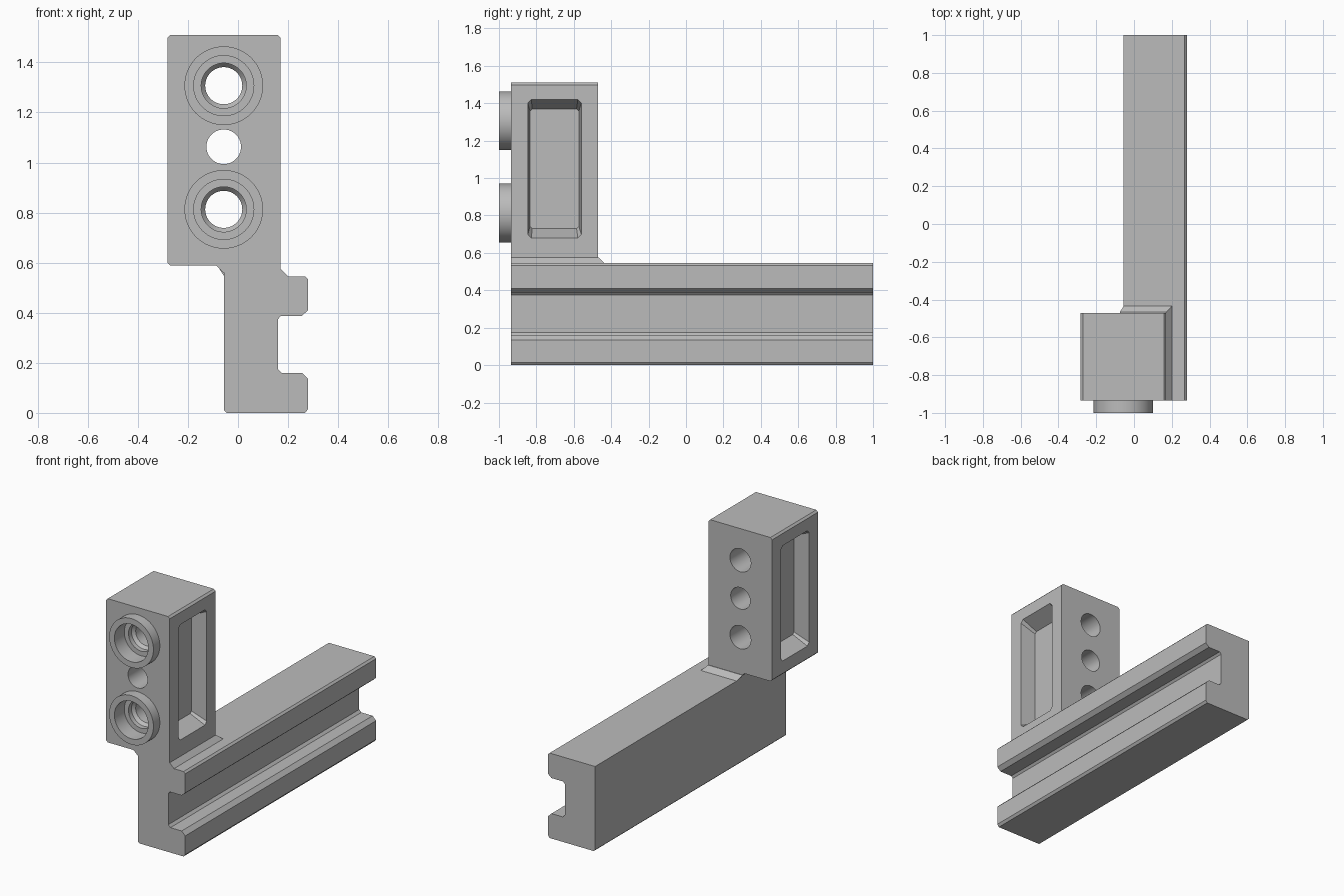
import bpy, bmesh, math
from mathutils import Vector

if "Cube" in bpy.data.objects:
    bpy.data.objects.remove(bpy.data.objects["Cube"], do_unlink=True)

GREY = (0.5, 0.5, 0.5, 1)
grey = bpy.data.materials.new("plain grey")
grey.use_nodes = True
grey.diffuse_color = GREY
grey.node_tree.nodes["Principled BSDF"].inputs["Base Color"].default_value = GREY

FRONT, HEAD_BACK, BACK = -0.935, -0.47, 1.0
HOLE_X = -0.057


def loft(name, rings, capped=True):
    """Skin a list of equal-length rings; uncapped lofts close on themselves."""
    bm = bmesh.new()
    loops = [[bm.verts.new(p) for p in ring] for ring in rings]
    pairs = list(zip(loops, loops[1:]))
    if not capped:
        pairs.append((loops[-1], loops[0]))
    for a, b in pairs:
        for i in range(len(a)):
            j = (i + 1) % len(a)
            bm.faces.new((a[i], a[j], b[j], b[i]))
    if capped:
        bm.faces.new(loops[0])
        bm.faces.new(loops[-1])
    bmesh.ops.recalc_face_normals(bm, faces=bm.faces)
    mesh = bpy.data.meshes.new(name)
    bm.to_mesh(mesh)
    bm.free()
    mesh.materials.append(grey)
    obj = bpy.data.objects.new(name, mesh)
    bpy.context.collection.objects.link(obj)
    return obj


def extrude(name, profile, y0, y1):
    return loft(name, [[(x, y, z) for x, z in profile] for y in (y0, y1)])


def lathe(name, z, steps, capped=True, sides=64):
    """Circles of (radius, y) about an axis along y at height z."""
    angles = [math.tau * i / sides for i in range(sides)]
    return loft(name, [[(HOLE_X + r * math.cos(a), y, z + r * math.sin(a))
                        for a in angles] for r, y in steps], capped)


def chamfered_rect(x, y0, y1, z0, z1, c):
    return [(x, y0 + c, z0), (x, y1 - c, z0), (x, y1, z0 + c), (x, y1, z1 - c),
            (x, y1 - c, z1), (x, y0 + c, z1), (x, y0, z1 - c), (x, y0, z0 + c)]


def activate(obj):
    bpy.ops.object.select_all(action='DESELECT')
    obj.select_set(True)
    bpy.context.view_layer.objects.active = obj


def cut(obj, cutter):
    mod = obj.modifiers.new("cut", 'BOOLEAN')
    mod.operation, mod.solver, mod.object = 'DIFFERENCE', 'EXACT', cutter
    activate(obj)
    bpy.ops.object.modifier_apply(modifier=mod.name)
    bpy.data.objects.remove(cutter, do_unlink=True)


# Long rail with a side channel
extrude("rail", [
    (-0.055, 0.545), (-0.055, 0.01), (-0.045, 0), (0.268, 0), (0.28, 0.015),
    (0.28, 0.135), (0.255, 0.16), (0.175, 0.16), (0.16, 0.175), (0.16, 0.375),
    (0.172, 0.388), (0.255, 0.388), (0.28, 0.41), (0.28, 0.533), (0.268, 0.545),
], FRONT, BACK)

# Upright head with a flared neck
head = extrude("head", [
    (-0.055, 0.545), (0.2, 0.545), (0.17, 0.575), (0.17, 1.498), (0.158, 1.51),
    (-0.27, 1.51), (-0.282, 1.498), (-0.282, 0.6), (-0.27, 0.588),
    (-0.087, 0.588), (-0.055, 0.558),
], FRONT, HEAD_BACK)

# Sloped fillet behind the neck
loft("neck_fillet", [
    [(-0.055, HEAD_BACK, 0.545), (-0.055, -0.435, 0.545),
     (0.2, -0.435, 0.545), (0.2, HEAD_BACK, 0.545)],
    [(-0.075, HEAD_BACK, 0.575), (-0.075, HEAD_BACK + 0.003, 0.575),
     (0.17, HEAD_BACK + 0.003, 0.575), (0.17, HEAD_BACK, 0.575)],
])

# Tapered pocket on each side of the head
for face_x, inward in ((0.17, -1), (-0.282, 1)):
    cut(head, loft("pocket_cutter", [
        chamfered_rect(face_x - inward * 0.02, -0.848, -0.557, 0.67, 1.43, 0.02),
        chamfered_rect(face_x + inward * 0.1, -0.834, -0.573, 0.73, 1.37, 0.012),
    ]))

# Stepped bores, each with a raised collar
for name, z in (("upper_collar", 1.307), ("lower_collar", 0.813)):
    cut(head, lathe("bore_cutter", z, [
        (0.12, -1.05), (0.12, -0.9), (0.09, -0.9), (0.09, -0.87),
        (0.074, -0.85), (0.074, -0.4)]))
    collar = lathe(name, z, [(0.157, -1), (0.157, FRONT), (0.12, FRONT), (0.12, -1)],
                   capped=False)
    activate(collar)
    bpy.ops.object.shade_smooth_by_angle(angle=math.radians(30))

# Plain middle hole
cut(head, lathe("hole_cutter", 1.063, [(0.069, -1.05), (0.069, -0.4)]))
activate(head)
bpy.ops.object.shade_smooth_by_angle(angle=math.radians(20))
